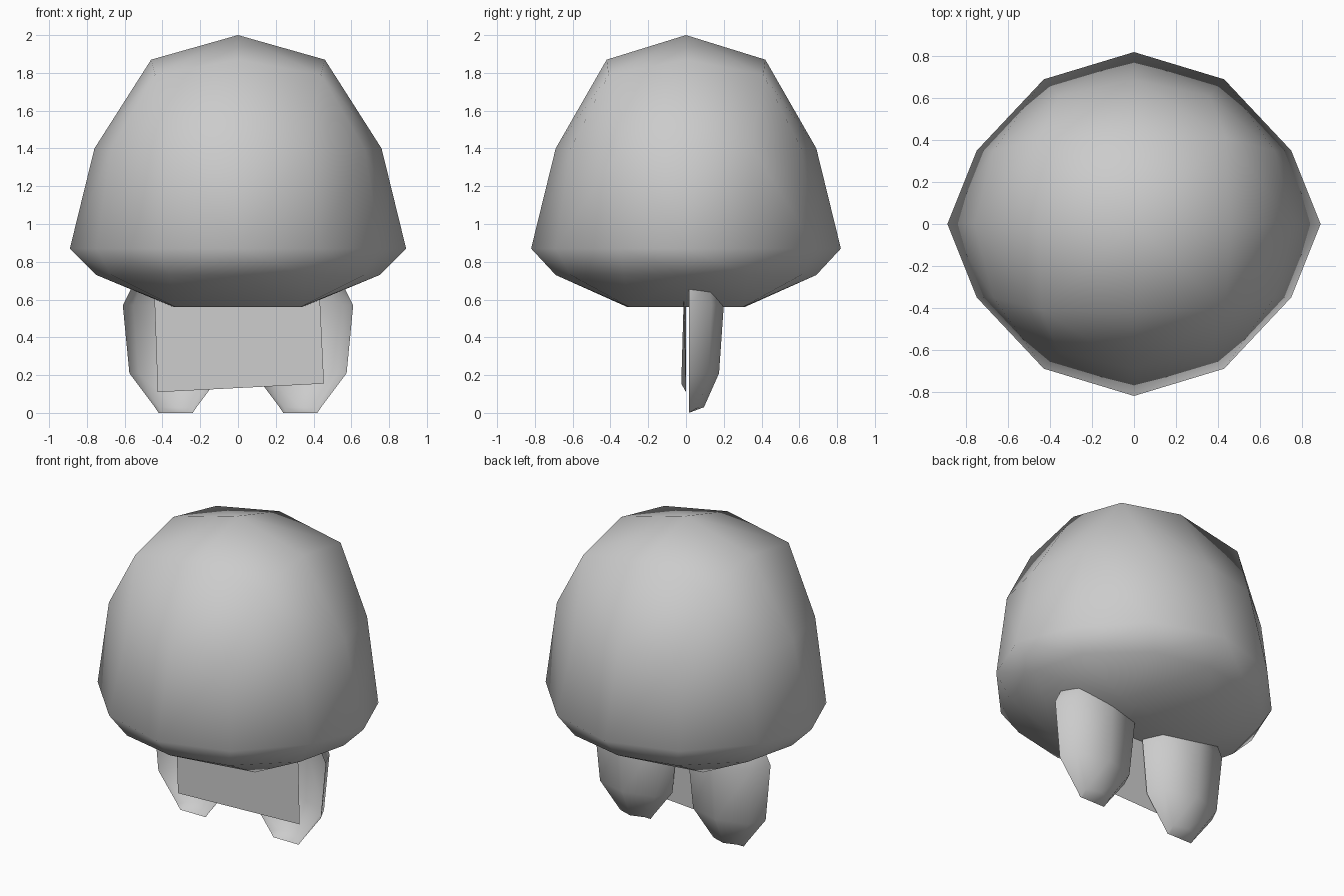
import bpy, bmesh

cube = bpy.data.objects.get("Cube")
if cube:
    bpy.data.objects.remove(cube, do_unlink=True)

GREY = (0.6, 0.6, 0.6, 1)
grey = bpy.data.materials.new("plain grey")
grey.use_nodes = True
grey.diffuse_color = GREY
grey.node_tree.nodes["Principled BSDF"].inputs["Base Color"].default_value = GREY


def add_part(name, bm, smooth=True):
    mesh = bpy.data.meshes.new(name)
    for f in bm.faces:
        f.smooth = smooth
    bm.to_mesh(mesh)
    bm.free()
    mesh.materials.append(grey)
    obj = bpy.data.objects.new(name, mesh)
    bpy.context.collection.objects.link(obj)
    return obj


# Dome body: points of a bulging rounded box, mirrored into all quadrants
quarter = [
    (0, 0, 2), (.46, 0, 1.87), (0, .42, 1.87), (.44, .41, 1.79),
    (.76, 0, 1.4), (.67, .35, 1.4), (.36, .61, 1.4), (0, .69, 1.4),
    (.89, 0, .87), (.75, .35, .87), (.43, .69, .87), (0, .82, .87),
    (.75, 0, .73), (.67, .33, .73), (.36, .61, .73), (0, .69, .73),
    (.34, 0, .56), (.33, .3, .56), (0, .31, .56),
]
points = {(x * sx, y * sy, z) for x, y, z in quarter for sx in (1, -1) for sy in (1, -1)}
bm = bmesh.new()
for p in sorted(points):
    bm.verts.new(p)
bmesh.ops.convex_hull(bm, input=bm.verts[:])
bmesh.ops.join_triangles(bm, faces=bm.faces[:], angle_face_threshold=.6, angle_shape_threshold=1.2)
bmesh.ops.recalc_face_normals(bm, faces=bm.faces[:])
add_part("dome_body", bm)

# Feet: half shells open to the front; rings are (height, half width, depth)
RINGS = [(0, .09, 0), (.03, .11, .08), (.21, .245, .16), (.57, .28, .185), (.67, .23, .17)]
ARC = [(-1, 0), (-.8, .65), (0, 1), (.8, .65), (1, 0)]
for name, side in (("left_foot", 1), ("right_foot", -1)):
    bm = bmesh.new()
    rows = [[bm.verts.new((side * .33 + a * w, .015 + b * d, z)) for a, b in ARC]
            for z, w, d in RINGS]
    for low, high in zip(rows, rows[1:]):
        for i in range(len(ARC) - 1):
            bm.faces.new((low[i + 1], low[i], high[i], high[i + 1]))
    add_part(name, bm)

# Flat, slightly crooked front plate
bm = bmesh.new()
bm.faces.new([bm.verts.new(p) for p in
              ((-.425, 0, .11), (.455, -.025, .155), (.43, -.01, .68), (-.445, 0, .68))])
add_part("front_plate", bm, smooth=False)
